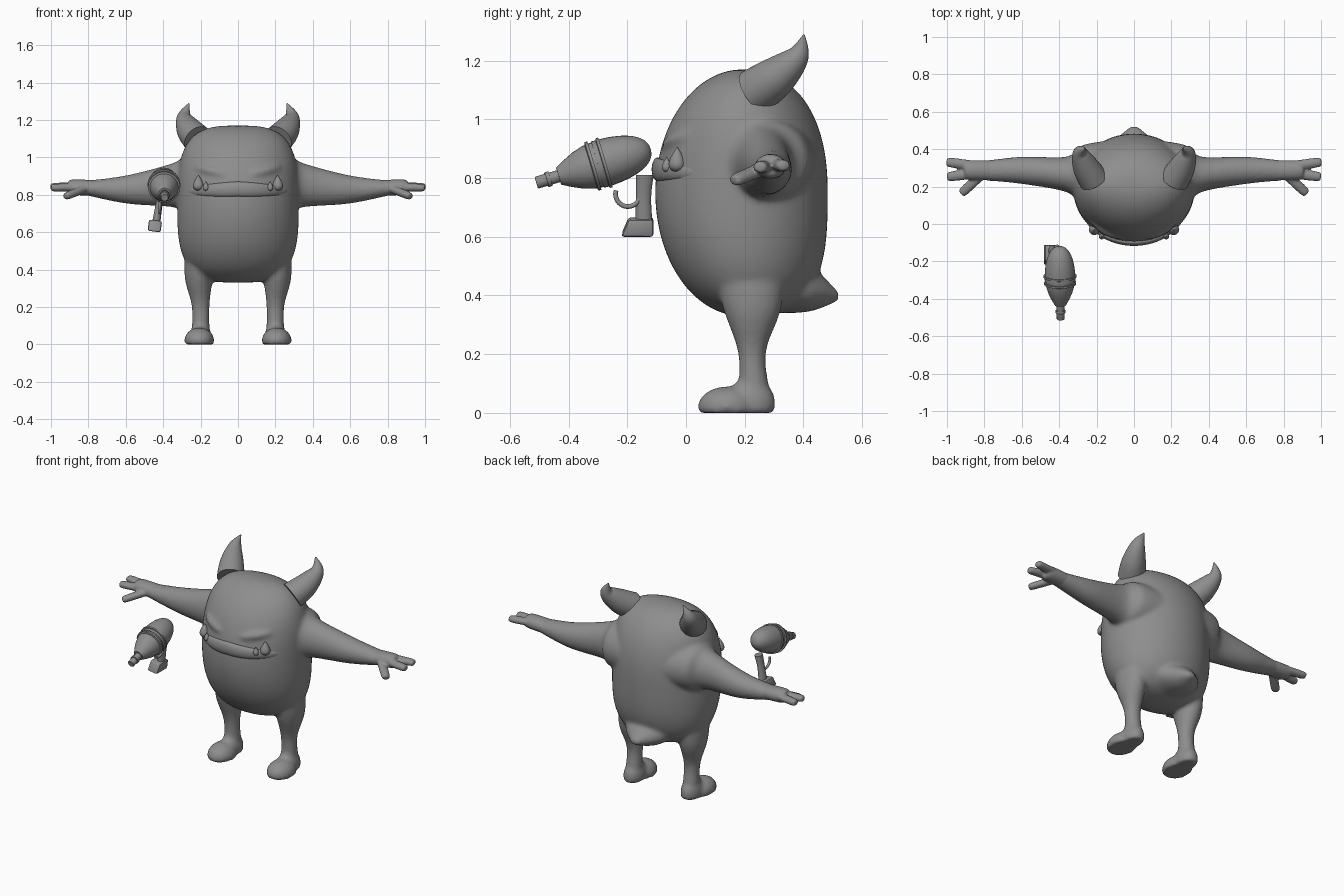
import bpy, bmesh, math
from mathutils import Vector, Matrix

cube = bpy.data.objects.get("Cube")
if cube:
    bpy.data.objects.remove(cube)

X, Y, Z = Matrix.Identity(3)

grey = bpy.data.materials.new("plain_grey")
grey.use_nodes = True
grey.diffuse_color = (0.27, 0.27, 0.27, 1)
grey.node_tree.nodes["Principled BSDF"].inputs["Base Color"].default_value = grey.diffuse_color


def bulge(h, power):
    """Superellipse: full at h = 0, closed at h = 1."""
    return max(1 - abs(h) ** power, 0) ** (1 / power)


def spline(points, steps):
    """Catmull-Rom interpolation of all station values."""
    padded = [points[0], *points, points[-1]]
    result = []
    for i in range(len(points) - 1):
        for k in range(steps):
            t = k / steps
            result.append([b + t * ((c - a) + t * (2 * a - 5 * b + 4 * c - d)
                                    + t * t * (3 * b - a - 3 * c + d)) / 2
                           for a, b, c, d in zip(*padded[i:i + 4])])
    return result + [points[-1]]


def loft(bm, stations, side, axis=None, mirror=1, steps=1, sides=32):
    """Skin elliptical rings (x, y, z, radius along side, other radius)."""
    stations = spline([(*s, s[-1])[:5] for s in stations], steps)
    rings = []
    for i, station in enumerate(stations):
        before = stations[max(i - 1, 0)]
        after = stations[min(i + 1, len(stations) - 1)]
        tangent = axis or (Vector(after[:3]) - Vector(before[:3])).normalized()
        u = (side - tangent * side.dot(tangent)).normalized()
        v = tangent.cross(u)
        radius_u, radius_v = (max(r, .001) for r in station[3:])
        ring = []
        for k in range(sides):
            angle = math.tau * k / sides
            co = Vector(station[:3]) + u * radius_u * math.cos(angle) + v * radius_v * math.sin(angle)
            co.x *= mirror
            ring.append(bm.verts.new(co))
        rings.append(ring)
    for low, high in zip(rings, rings[1:]):
        for k in range(sides):
            bm.faces.new((low[k - 1], low[k], high[k], high[k - 1]))
    bm.faces.new(rings[0])
    bm.faces.new(rings[-1])


def blob(bm, x, y, z, size, mirror=1):
    """Ellipsoid with the given radii."""
    place = Matrix.Translation((x * mirror, y, z)) @ Matrix.Diagonal((*size, 1))
    bmesh.ops.create_uvsphere(bm, u_segments=32, v_segments=20, radius=1, matrix=place)


def capsule(bm, start, end, radius, mirror):
    """Slightly flattened rod with a rounded far end."""
    stations = []
    for i in range(13):
        h = math.sin(math.pi / 2 * i / 12)
        r = radius * bulge(h, 7)
        stations.append((*Vector(start).lerp(Vector(end), h), r, r * .8))
    loft(bm, stations, Y, mirror=mirror)


def finish(bm, name, voxel=0, smooth=0):
    """Turn the bmesh into a shaded object, fused by remeshing when asked."""
    bmesh.ops.recalc_face_normals(bm, faces=bm.faces)
    mesh = bpy.data.meshes.new(name)
    bm.to_mesh(mesh)
    bm.free()
    mesh.polygons.foreach_set("use_smooth", [True] * len(mesh.polygons))
    mesh.set_sharp_from_angle(angle=math.radians(40))
    mesh.materials.append(grey)
    ob = bpy.data.objects.new(name, mesh)
    bpy.context.scene.collection.objects.link(ob)
    if voxel:
        fuse = ob.modifiers.new("fuse", 'REMESH')
        fuse.mode, fuse.voxel_size, fuse.use_smooth_shade = 'VOXEL', voxel, True
        soften = ob.modifiers.new("soften", 'SMOOTH')
        soften.factor, soften.iterations = .5, smooth


# Torso: an egg whose front is rounder than its back and sides
body = bmesh.new()
torso = []
for i in range(41):
    h = -math.cos(math.pi * i / 40)
    front = .19 - .295 * bulge(h, 2)
    back = .19 + .293 * bulge(h, 2.3 if h > 0 else 3)
    torso.append((0, (front + back) / 2, .75 + .42 * h, .325 * bulge(h, 3.2), (back - front) / 2))
loft(body, torso, X, Z, sides=64)

# Pointed tail
loft(body, [(0, .3, .45, .17, .11), (0, .42, .425, .13, .08), (0, .52, .397, .02, .015)], X, Y, steps=6)

# Limbs, feet and scowling brows
leg = [(.2, .235, .03, .05, .06), (.2, .225, .2, .047), (.21, .225, .36, .075, .1), (.2, .21, .55, .08, .13)]
arm = [(.15, .265, .855, .18, .16), (.28, .26, .858, .16, .145), (.36, .265, .85, .095, .115),
       (.6, .287, .828, .073, .075), (.83, .285, .837, .05, .036)]
brow = []
for i in range(9):
    x = .04 + .025 * i
    brow.append((x, .2 - .272 * bulge(x / .3, 2), .89 + x / 4, .026 * bulge(i / 4 - 1, 2)))
for s in (1, -1):
    loft(body, leg, X, Z, s, steps=6)
    loft(body, arm, Y, X, s, steps=6)
    loft(body, brow, Z, mirror=s)
    blob(body, .207, .14, .02, (.08, .1, .07), s)
    blob(body, .2, .22, .03, (.06, .085, .09), s)
for v in body.verts:
    v.co.z = max(v.co.z, 0)
finish(body, "body", .011, 7)

for s, label in ((1, "left"), (-1, "right")):
    # Hand: wrist and palm, two fingers and a thumb
    hand = bmesh.new()
    capsule(hand, (.77, .287, .836), (.91, .288, .842), .053, s)
    capsule(hand, (.85, .31, .845), (1.003, .332, .842), .027, s)
    capsule(hand, (.85, .27, .84), (1, .252, .837), .027, s)
    capsule(hand, (.82, .26, .832), (.924, .162, .79), .027, s)
    finish(hand, label + "_hand", .006, 4)

    # Curved horn
    horn = bmesh.new()
    loft(horn, [(.215, .235, 1.095, .08), (.26, .31, 1.147, .069), (.287, .38, 1.215, .04),
                (.262, .402, 1.288, .003)], X, mirror=s, steps=8)
    finish(horn, label + "_horn")

    # Teardrop tusks
    for name, x, y, radius, height in (("large", .212, -.03, .029, .085), ("small", .172, -.066, .016, .052)):
        tusk = bmesh.new()
        profile = [i / 16 for i in range(17)]
        loft(tusk, [(x, y, .82 + height * t, radius * math.sin(math.pi * t ** .6) ** .9 if 0 < t < 1 else 0)
                    for t in profile], X, Z, s)
        finish(tusk, label + "_" + name + "_tusk")

# Jutting lower lip, thickest in the middle
lip = bmesh.new()
curve = []
for i in range(33):
    e = i / 16 - 1
    curve.append((.27 * e, .193 - .29 * bulge(.865 * e, 2), .83 - .012 * abs(e),
                  .04 - .022 * e * e, .02 - .012 * e ** 4))
loft(lip, curve, Z)
finish(lip, "lower_lip")


# Floating blaster: everything round follows one tilted line
def turned(name, profile):
    bm = bmesh.new()
    loft(bm, [(-.392 - .015 * t, -.51 + .95 * t, .784 + .28 * t, r) for t, r in profile], X)
    finish(bm, "blaster_" + name)


def band(name, start, length, radius):
    turned(name, [(start, radius * .9), (start + .003, radius), (start + length, radius)])


band("nozzle", 0, .09, .021)
band("nozzle_ring", .035, .016, .026)
turned("cone", [(.08 + .14 * h, .03 + .049 * math.sin(h * math.pi / 2)) for h in (0, .25, .5, .75, 1)])
turned("tank", [(.22 + .19 * h, .082 * bulge(h, 2.3))
                for h in (math.sin(math.pi / 2 * i / 16) for i in range(17))])
band("front_band", .195, .013, .086)
band("rear_band", .235, .013, .088)

grip = bmesh.new()
loft(grip, [(-.41, -.14, .81, .02, .03), (-.425, -.145, .73, .019, .026), (-.442, -.142, .62, .024, .03)],
     X, Z, steps=4)
finish(grip, "blaster_grip")

# Grip base: a block that narrows toward its top front
base = bmesh.new()
centre = Vector((-.445, -.166, .633))
bmesh.ops.create_cube(base, size=1, matrix=Matrix.Translation(centre)
                      @ Matrix.Rotation(math.radians(8), 4, 'Y') @ Matrix.Diagonal((.07, .11, .06, 1)))
for v in base.verts:
    if v.co.z > centre.z and v.co.y < centre.y:
        v.co.y += .025
bmesh.ops.bevel(base, geom=base.edges[:], offset=.01, segments=2, affect='EDGES', profile=.5)
finish(base, "blaster_grip_base")

# Trigger guard hoop
guard = bmesh.new()
angles = [math.pi * (.9 + k / 20) for k in range(24)]
loft(guard, [(-.418, -.198 + .042 * math.cos(a), .745 + .042 * math.sin(a), .008) for a in angles], X, sides=12)
finish(guard, "blaster_trigger_guard")
